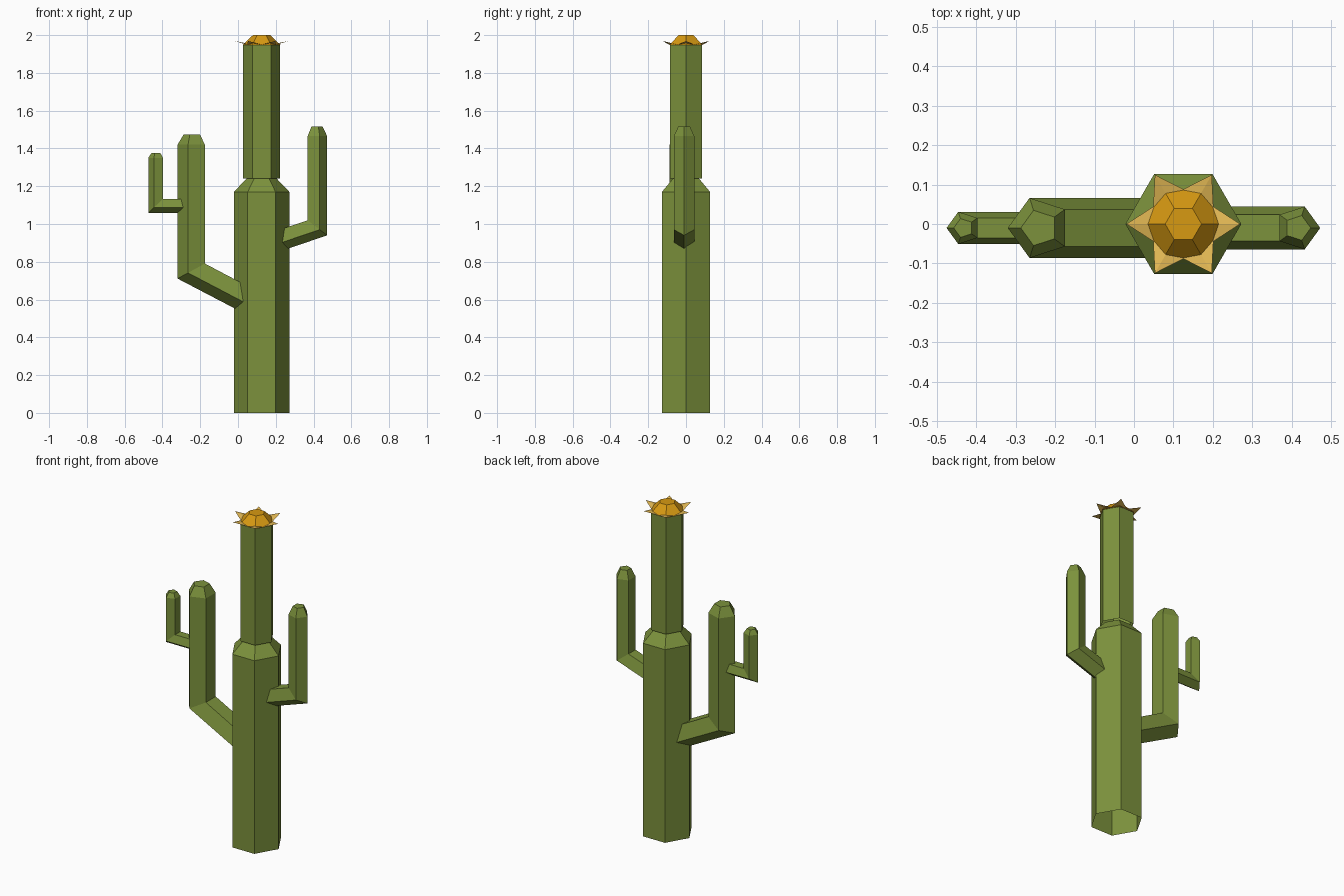
import bpy, math

if "Cube" in bpy.data.objects:
    bpy.data.objects.remove(bpy.data.objects["Cube"])

def material(name, rgb):
    m = bpy.data.materials.new(name)
    m.diffuse_color = (*rgb, 1)
    m.use_nodes = True
    m.node_tree.nodes["Principled BSDF"].inputs["Base Color"].default_value = m.diffuse_color
    return m

GREEN = material("cactus green", (0.20, 0.285, 0.045))
ORANGE = material("flower orange", (0.68, 0.32, 0.006))
YELLOW = material("petal yellow", (0.78, 0.49, 0.09))

def add_object(name, verts, faces, mat):
    me = bpy.data.meshes.new(name)
    me.from_pydata(verts, [], faces)
    me.materials.append(mat)
    ob = bpy.data.objects.new(name, me)
    bpy.context.collection.objects.link(ob)
    return ob

def loft(name, rings, mat, flip=False):
    """Bridge equal-sized rings and cap the last one; the start stays open."""
    n = len(rings[0])
    verts = [p for r in rings for p in r]
    faces = [(k*n+i, k*n+(i+1) % n, (k+1)*n+(i+1) % n, (k+1)*n+i)
             for k in range(len(rings)-1) for i in range(n)]
    faces.append(tuple((len(rings)-1)*n+i for i in range(n)))
    if flip:
        faces = [f[::-1] for f in faces]
    return add_object(name, verts, faces, mat)

CX = 0.125  # trunk axis

def hexagon(r, z):
    return [(CX + r*math.cos(i*math.pi/3), r*math.sin(i*math.pi/3), z) for i in range(6)]

def pentagon(x, z, ux, uz, r):
    """Five-sided ring; (ux, uz) is the in-plane axis pointing away from the outer corner."""
    angles = [math.pi + i*2*math.pi/5 for i in range(5)]
    return [(x + ux*math.cos(a), -0.01 + r*math.sin(a), z + uz*math.cos(a)) for a in angles]

def arm(name, r, start, elbow, x, shoulder, top, top_r, side):
    """start = (x, z, half height), elbow = (z, tilt); side is -1 left, 1 right."""
    loft(name, [pentagon(start[0], start[1], 0, start[2], r),
                pentagon(x, elbow[0], -side*r, elbow[1], r),
                pentagon(x, shoulder, -side*r, 0, r),
                pentagon(x, top, -side*top_r, 0, top_r)], GREEN, flip=side > 0)

# Trunk: wide lower column with shoulder, narrower upper column
loft("lower_trunk", [hexagon(0.147, 0), hexagon(0.147, 1.17), hexagon(0.08, 1.24)], GREEN)
loft("upper_trunk", [hexagon(0.098, 1.24), hexagon(0.098, 1.947)], GREEN)

# Arms
arm("left_arm", 0.08, (0.08, 0.587, 0.085), (0.755, 0.044), -0.24, 1.42, 1.475, 0.047, -1)
arm("left_small_arm", 0.043, (-0.27, 1.10, 0.041), (1.10, 0.041), -0.432, 1.35, 1.377, 0.025, -1)
arm("right_arm", 0.057, (0.2, 0.911, 0.0636), (0.984, 0.044), 0.415, 1.465, 1.515, 0.033, 1)

# Flower: faceted dome on a six-pointed star of petals
loft("flower_dome", [hexagon(0.1, 1.948), hexagon(0.046, 2.0)], ORANGE)
star = [(CX, 0, 1.94)]
for i in range(12):
    r, z = (0.144, 1.969) if i % 2 == 0 else (0.088, 1.949)
    star.append((CX + r*math.cos(i*math.pi/6), r*math.sin(i*math.pi/6), z))
add_object("flower_petals", star, [(0, i+1, (i+1) % 12 + 1) for i in range(12)], YELLOW)
